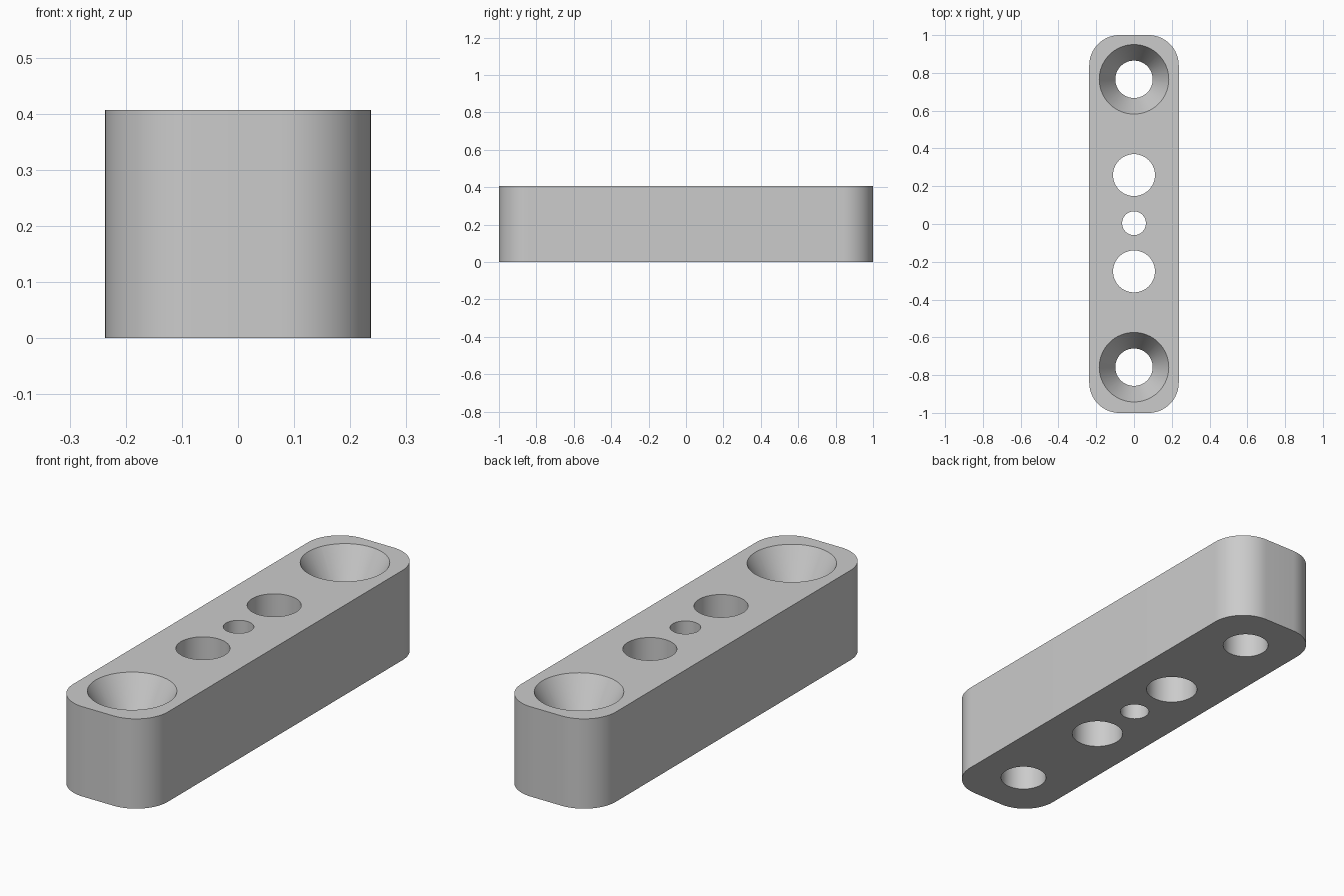
import bpy, bmesh, math

if "Cube" in bpy.data.objects:
    bpy.data.objects.remove(bpy.data.objects["Cube"], do_unlink=True)

HALF_X, HALF_Y, HEIGHT, CORNER = 0.237, 1.0, 0.407, 0.16
HOLE_SHIFT = 0.004      # row of holes sits slightly toward the back
SINK_R, SHANK_R, SINK_DEPTH = 0.184, 0.099, 0.15

grey = bpy.data.materials.new("light grey")
grey.use_nodes = True
grey.diffuse_color = (0.6, 0.6, 0.6, 1)
grey.node_tree.nodes["Principled BSDF"].inputs["Base Color"].default_value = (0.6, 0.6, 0.6, 1)


def make_object(name, bm):
    bmesh.ops.recalc_face_normals(bm, faces=bm.faces)
    mesh = bpy.data.meshes.new(name)
    bm.to_mesh(mesh)
    bm.free()
    mesh.materials.append(grey)
    obj = bpy.data.objects.new(name, mesh)
    bpy.context.collection.objects.link(obj)
    return obj


def rounded_bar():
    """Rounded rectangle extruded upward."""
    bm = bmesh.new()
    steps = 16
    outline = []
    for quarter, (sx, sy) in enumerate([(1, 1), (-1, 1), (-1, -1), (1, -1)]):
        for i in range(steps + 1):
            a = math.pi / 2 * (quarter + i / steps)
            outline.append(bm.verts.new((sx * (HALF_X - CORNER) + CORNER * math.cos(a),
                                         sy * (HALF_Y - CORNER) + CORNER * math.sin(a), 0)))
    base = bm.faces.new(outline)
    top = bmesh.ops.extrude_face_region(bm, geom=[base])["geom"]
    bmesh.ops.translate(bm, vec=(0, 0, HEIGHT),
                        verts=[v for v in top if isinstance(v, bmesh.types.BMVert)])
    return make_object("mounting_bar", bm)


def add_turned(bm, y, profile, sides=64):
    """Closed solid of revolution about a vertical axis at y."""
    rings = [[bm.verts.new((r * math.cos(math.tau * i / sides),
                            y + r * math.sin(math.tau * i / sides), z))
              for i in range(sides)] for r, z in profile]
    for low, high in zip(rings, rings[1:]):
        for i in range(sides):
            j = (i + 1) % sides
            bm.faces.new((low[i], low[j], high[j], high[i]))
    bm.faces.new(rings[0][::-1])
    bm.faces.new(rings[-1])


def straight(r):
    return [(r, -0.1), (r, HEIGHT + 0.1)]


# Countersink cone continues past the top surface at the same slope
slope = (SINK_R - SHANK_R) / SINK_DEPTH
countersunk = [(SHANK_R, -0.1), (SHANK_R, HEIGHT - SINK_DEPTH),
               (SINK_R + 0.1 * slope, HEIGHT + 0.1)]

bar = rounded_bar()

# Screw holes, medium holes and the small centre hole
cut = bmesh.new()
add_turned(cut, HOLE_SHIFT, straight(0.063))
for side in (-1, 1):
    add_turned(cut, HOLE_SHIFT + side * 0.255, straight(0.111))
    add_turned(cut, HOLE_SHIFT + side * 0.762, countersunk)
cutter = make_object("hole_cutter", cut)
cutter.hide_render = True

drill = bar.modifiers.new("holes", 'BOOLEAN')
drill.operation = 'DIFFERENCE'
drill.solver = 'EXACT'
drill.object = cutter

bpy.ops.object.select_all(action='DESELECT')
bar.select_set(True)
bpy.context.view_layer.objects.active = bar
bpy.ops.object.modifier_apply(modifier=drill.name)
bpy.data.objects.remove(cutter, do_unlink=True)

bpy.ops.object.shade_smooth_by_angle(angle=math.radians(20))
